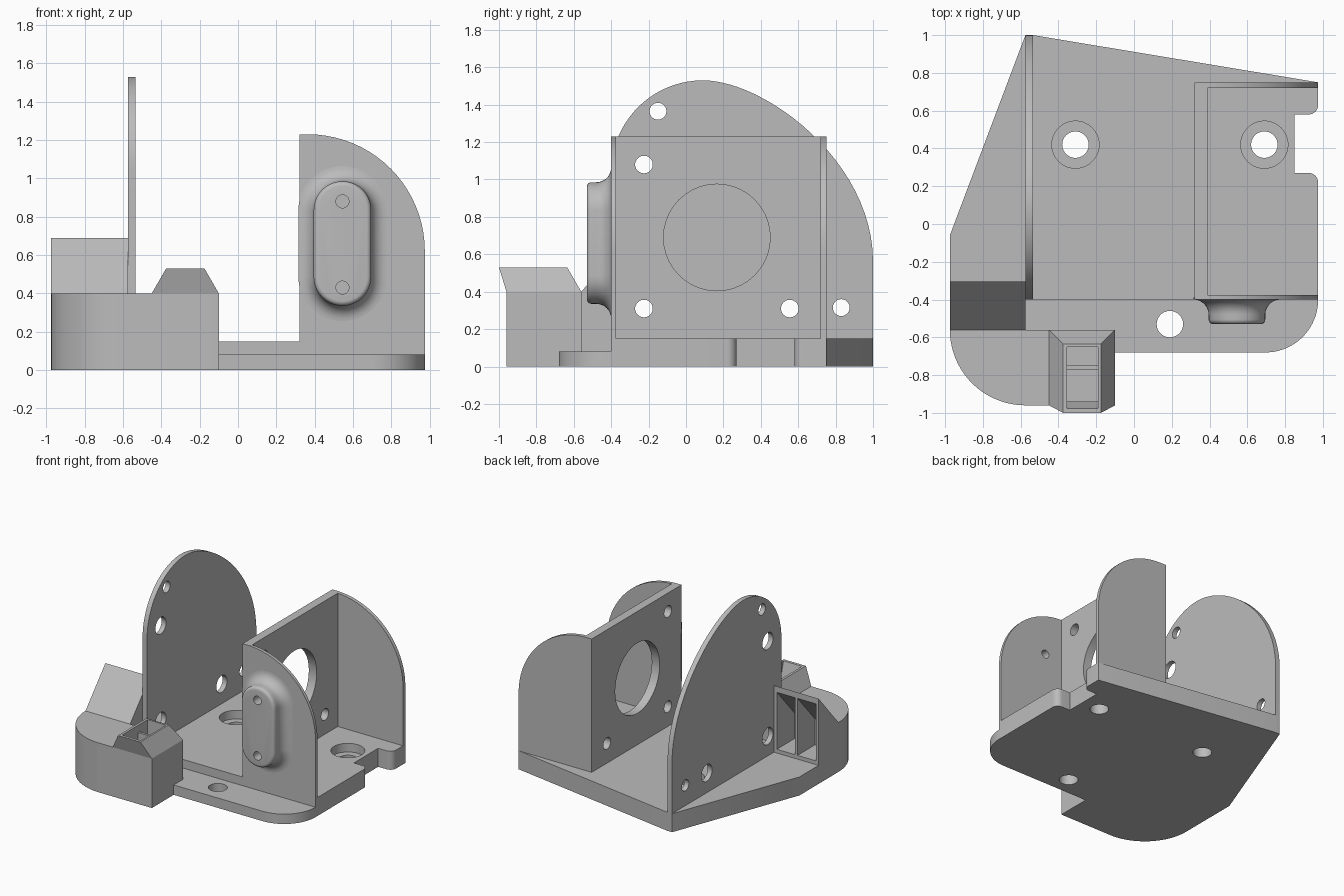
import bpy, bmesh
from math import sin, cos, pi, radians

if "Cube" in bpy.data.objects:
    bpy.data.objects.remove(bpy.data.objects["Cube"], do_unlink=True)

grey = bpy.data.materials.new("plain grey")
grey.use_nodes = True
COLOUR = (0.5, 0.5, 0.5, 1)
grey.diffuse_color = COLOUR
grey.node_tree.nodes["Principled BSDF"].inputs["Base Color"].default_value = COLOUR

PLACE = {"x": lambda u, v, w: (w, u, v),
         "y": lambda u, v, w: (u, w, v),
         "z": lambda u, v, w: (u, v, w)}


def arc(cu, cv, r, start, end, steps=20):
    angles = [radians(start + (end - start) * i / steps) for i in range(steps + 1)]
    return [(cu + r * cos(a), cv + r * sin(a)) for a in angles]


def bezier(p, steps=24):
    pts = []
    for i in range(steps + 1):
        t = i / steps
        k = ((1 - t) ** 3, 3 * t * (1 - t) ** 2, 3 * t * t * (1 - t), t ** 3)
        pts.append(tuple(sum(k[j] * p[j][c] for j in range(4)) for c in (0, 1)))
    return pts


def rect(u0, u1, v0, v1):
    return [(u0, v0), (u1, v0), (u1, v1), (u0, v1)]


def loft(name, axis, sections):
    """Skin a stack of (outline, offset) sections along an axis and cap the ends."""
    bm = bmesh.new()
    rings = [[bm.verts.new(PLACE[axis](u, v, w)) for u, v in pts] for pts, w in sections]
    n = len(rings[0])
    for a, b in zip(rings, rings[1:]):
        for i in range(n):
            j = (i + 1) % n
            bm.faces.new((a[i], a[j], b[j], b[i]))
    bm.faces.new(rings[0])
    bm.faces.new(rings[-1])
    bmesh.ops.recalc_face_normals(bm, faces=bm.faces)
    mesh = bpy.data.meshes.new(name)
    bm.to_mesh(mesh)
    bm.free()
    mesh.materials.append(grey)
    obj = bpy.data.objects.new(name, mesh)
    bpy.context.collection.objects.link(obj)
    return obj


def prism(name, axis, pts, lo, hi):
    return loft(name, axis, [(pts, lo), (pts, hi)])


def bore(axis, u, v, r, lo, hi):
    """Round hole cutter."""
    return prism("cutter", axis, arc(u, v, r, 0, 360 * 39 / 40, 39), lo, hi)


def cut(obj, cutters):
    """Subtract each cutter, then remove it."""
    for c in cutters:
        c.hide_render = True
        mod = obj.modifiers.new("cut", "BOOLEAN")
        mod.operation, mod.solver, mod.object = "DIFFERENCE", "EXACT", c
    bpy.context.view_layer.update()
    deps = bpy.context.evaluated_depsgraph_get()
    mesh = bpy.data.meshes.new_from_object(obj.evaluated_get(deps))
    obj.modifiers.clear()
    obj.data = mesh
    for c in cutters:
        bpy.data.objects.remove(c, do_unlink=True)


SIDE, FRONT, BLOCK_BACK, WALL_X = 0.975, -0.40, -0.56, -0.575
DECK, FLANGE, BLOCK_TOP = 0.15, 0.08, 0.40

# Base plate with a rounded notch on the side and two counterbored holes
notch = (arc(0.925, 0.63, 0.05, 360, 270, 8) + [(0.85, 0.58), (0.85, 0.27)]
         + arc(0.925, 0.22, 0.05, 90, 0, 8))
base = prism("base_plate", "z",
             [(WALL_X, 1), (-0.535, 1), (SIDE, 0.75)] + notch
             + [(SIDE, FRONT), (WALL_X, FRONT), (WALL_X, -0.31),
                (-SIDE, -0.31), (-SIDE, -0.06)], 0, DECK)
cut(base, [bore("z", x, 0.42, r, z, 0.3)
           for x in (-0.31, 0.69) for r, z in ((0.125, 0.08), (0.07, -0.1))])

# Thin front flange with one large rounded corner
flange = prism("front_flange", "z",
               [(WALL_X, FRONT), (WALL_X, BLOCK_BACK), (-0.10, BLOCK_BACK), (-0.10, -0.68)]
               + arc(0.695, FRONT, 0.28, 270, 360), 0, FLANGE)
cut(flange, [bore("z", 0.19, -0.53, 0.07, -0.1, 0.2)])

# Tall thin side wall with a curved top
wall = prism("tall_side_wall", "x",
             [(FRONT, DECK), (1, DECK)]
             + bezier([(1, 0.56), (1, 1.1), (0.42, 1.53), (0.09, 1.53)])
             + arc(0.09, 1.04, 0.49, 90, 180)[1:], WALL_X, -0.535)
cut(wall, [bore("x", y, z, r, -0.7, -0.4) for y, z, r in
           ((-0.15, 1.365, 0.045), (0.83, 0.315, 0.045), (-0.225, 1.08, 0.068),
            (-0.225, 0.31, 0.068), (0.555, 0.31, 0.068))])

# Motor mounting plate with one large opening and three screw holes
plate = prism("motor_plate", "x", rect(FRONT, 0.745, DECK, 1.23), 0.32, 0.39)
cut(plate, [bore("x", y, z, r, 0.2, 0.5) for y, z, r in
            ((0.165, 0.69, 0.285), (-0.225, 1.08, 0.047),
             (-0.225, 0.31, 0.047), (0.555, 0.31, 0.047))])


# Quarter-round walls at both ends of the motor plate
def quarter(bottom):
    return [(0.32, bottom), (SIDE, bottom)] + arc(0.365, 0.62, 0.61, 0, 90) + [(0.32, 1.23)]


def boss_bores():
    return [bore("y", 0.545, z, 0.034, -0.7, -0.2) for z in (0.43, 0.88)]


prism("rear_quarter_wall", "y", quarter(DECK), 0.72, 0.75)
front_wall = prism("front_quarter_wall", "y", quarter(FLANGE), FRONT, -0.375)
cut(front_wall, boss_bores())


# Filleted oblong boss on the front wall
def stadium(r):
    return arc(0.545, 0.835, r, 0, 180) + arc(0.545, 0.485, r, 180, 360)


profile = ([(-0.39, 0.23)]
           + [(-0.48 + u, 0.23 - v) for u, v in arc(0, 0, 0.08, 0, 90, 8)]
           + [(-0.505 - v, 0.125 + u) for u, v in arc(0, 0, 0.025, 0, 90, 5)])
boss = loft("front_boss", "y", [(stadium(r), y) for y, r in profile])
cut(boss, boss_bores())

# Corner block with a rounded outer corner
block = prism("corner_block", "z",
              arc(-0.575, BLOCK_BACK, 0.40, 180, 270)
              + [(-0.10, -0.96), (-0.10, BLOCK_BACK)], 0, BLOCK_TOP)
lid = loft("chute_top", "z", [(rect(-0.45, -0.10, -0.96, BLOCK_BACK), BLOCK_TOP),
                              (rect(-0.375, -0.175, -1.0, -0.635), 0.53)])
for part in (block, lid):
    cut(part, [prism("cutter", "x",
                     [(-0.985, 0.56), (-0.65, 0.56), (-0.65, 0.12), (-0.94, 0.12), (-0.94, 0.40)],
                     -0.355, -0.19)])
prism("chute_divider", "x", rect(-0.77, -0.75, 0.12, 0.47), -0.36, -0.185)

# Sloped hood with two rear openings
hood = prism("sloped_hood", "x",
             [(-0.305, 0), (-0.305, 0.69), (BLOCK_BACK, BLOCK_TOP), (BLOCK_BACK, 0)],
             -SIDE, WALL_X)
cut(hood, [prism("cutter", "x", [(-0.28, 0.18), (-0.28, 0.67), (-0.53, 0.39), (-0.53, 0.18)], a, b)
           for a, b in ((-0.95, -0.785), (-0.765, -0.60))])

# Smooth the curved surfaces, keep hard edges
bpy.ops.object.select_all(action="DESELECT")
for obj in bpy.context.collection.objects:
    if obj.type == "MESH" and grey.name in obj.data.materials:
        obj.select_set(True)
        bpy.context.view_layer.objects.active = obj
bpy.ops.object.shade_smooth_by_angle(angle=pi / 6)
